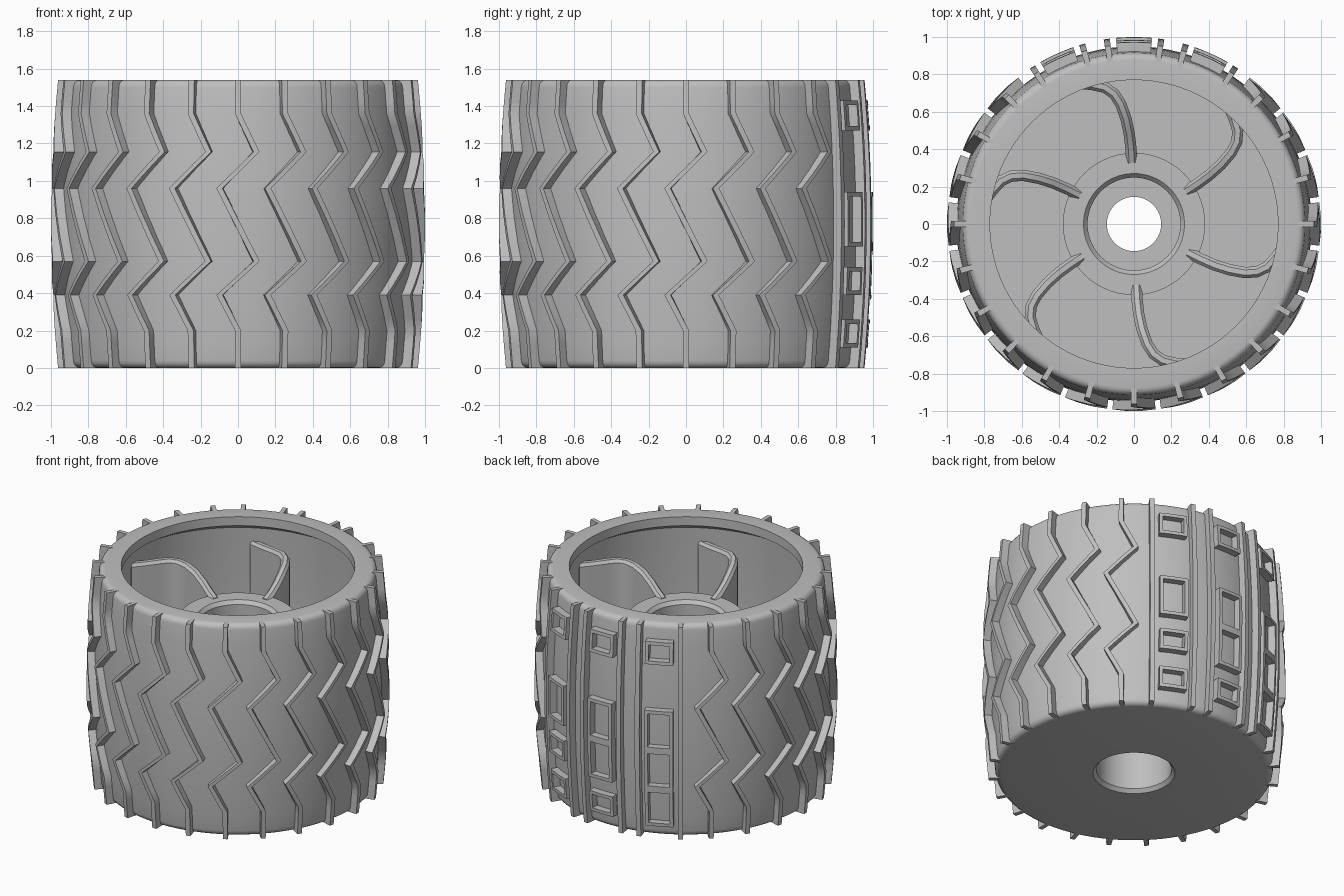
import bpy, bmesh
from math import sin, cos, pi, radians
from mathutils import Matrix, Vector

cube = bpy.data.objects.get("Cube")
if cube:
    bpy.data.objects.remove(cube)

H = 1.54          # wheel width, standing on its side
SEG = 96

metal = bpy.data.materials.new("grey metal")
metal.use_nodes = True
GREY = (0.52, 0.52, 0.52, 1)
metal.diffuse_color = GREY
metal.node_tree.nodes["Principled BSDF"].inputs["Base Color"].default_value = GREY


def finish(bm, name):
    bmesh.ops.recalc_face_normals(bm, faces=bm.faces)
    mesh = bpy.data.meshes.new(name)
    bm.to_mesh(mesh)
    bm.free()
    mesh.materials.append(metal)
    ob = bpy.data.objects.new(name, mesh)
    bpy.context.collection.objects.link(ob)
    bpy.ops.object.select_all(action='DESELECT')
    ob.select_set(True)
    bpy.context.view_layer.objects.active = ob
    bpy.ops.object.shade_smooth_by_angle(angle=radians(28))
    return ob


def crown(z, base):
    """Barrel-shaped radius: widest at mid height."""
    return base + 0.038 * (1 - (2 * z / H - 1) ** 2)


def loft(bm, rings):
    """Closed solid through rings of equal length."""
    rings = [[bm.verts.new(p) for p in ring] for ring in rings]
    n = len(rings[0])
    for a, b in zip(rings, rings[1:]):
        for i in range(n):
            j = (i + 1) % n
            bm.faces.new((a[i], a[j], b[j], b[i]))
    bm.faces.new(rings[0])
    bm.faces.new(rings[-1])


def raised_strip(bm, angle, path, half, cols=1):
    """Raised band on the crowned surface; path holds (angle offset, z)."""
    rings = []
    for off, z in path:
        angles = [angle + off + half * (2 * i / cols - 1) for i in range(cols + 1)]
        outer, inner = crown(z, 0.962), crown(z, 0.87)
        ring = [(outer * cos(a), outer * sin(a), z) for a in angles]
        ring += [(inner * cos(a), inner * sin(a), z) for a in reversed(angles)]
        rings.append(ring)
    loft(bm, rings)


# Wheel drum: one closed profile spun round the axle
outer = [(crown(z, 0.912), z) for z in [0.04 + (H - 0.08) * i / 14 for i in range(15)]]
fillet = [(0.04 * (1 - cos(t)), 0.04 * (1 - sin(t))) for t in (0.4, 0.8, 1.2, pi / 2)]
edge = outer[0][0]
low = [(edge - dx, dz) for dx, dz in reversed(fillet)]
high = [(edge - dx, H - dz) for dx, dz in fillet]
cavity = [(0.77, H), (0.77, 1.475), (0.86, 1.42), (0.885, 1.0), (0.89, 0.77),
          (0.875, 0.3), (0.85, 0.2)]
hub = [(0.38, 0.2), (0.38, 1.17), (0.27, 1.17), (0.248, 1.145), (0.248, 0.85),
       (0.145, 0.85), (0.145, 0.7), (0.248, 0.7), (0.248, 0.025), (0.27, 0)]
profile = low + outer + high + cavity + hub
bm = bmesh.new()
loops = []
for k in range(SEG):
    a = 2 * pi * k / SEG
    loops.append([bm.verts.new((r * cos(a), r * sin(a), z)) for r, z in profile])
for k in range(SEG):
    a, b = loops[k], loops[(k + 1) % SEG]
    for i in range(len(profile)):
        j = (i + 1) % len(profile)
        bm.faces.new((a[i], b[i], b[j], a[j]))
finish(bm, "wheel_drum")

# Zigzag treads every 15 degrees, leaving a gap at the back
corners = [(0, 0), (0, 0.2), (-0.1, 0.39), (0.1, 0.57), (-0.1, 0.96),
           (0.1, 1.155), (0, 1.36), (0, H)]
zigzag = [corners[0]]
for (o0, z0), (o1, z1) in zip(corners, corners[1:]):
    for t in (1 / 3, 2 / 3, 1):
        zigzag.append((o0 + (o1 - o0) * t, z0 + (z1 - z0) * t))
bm = bmesh.new()
for k in range(9, 28):
    raised_strip(bm, radians(15 * k), zigzag, 0.0165)
finish(bm, "zigzag_treads")

# Straight ribs either side of each back panel
panels = [radians(a) for a in (65.5, 90, 114.5)]
straight = [(0, H * i / 14) for i in range(15)]
bm = bmesh.new()
for centre in panels:
    for side in (-1, 1):
        raised_strip(bm, centre + side * radians(8.4), straight, 0.0165)
finish(bm, "straight_ribs")

# Rectangular frames in the back panels, short and long
TOP, LONG, LONG2, LONG3 = (1.27, 1.43), (0.65, 0.94), (0.365, 0.65), (0.09, 0.365)
MID, LOW = (0.39, 0.54), (0.11, 0.26)
layout = [(TOP, LONG, MID, LOW), (TOP, LONG, LONG2, LOW), (TOP, LONG, LONG2, LONG3)]
BAR, HALF = 0.024, 0.097
bm = bmesh.new()
for centre, frames in zip(panels, layout):
    for z0, z1 in frames:
        for side in (-1, 1):
            raised_strip(bm, centre + side * (HALF - BAR / 2),
                         [(0, z0), (0, (z0 + z1) / 2), (0, z1)], BAR / 2)
        for z in (z0, z1 - BAR):
            raised_strip(bm, centre, [(0, z), (0, z + BAR)], HALF - BAR, 4)
finish(bm, "panel_frames")

# Six curved spokes, sloping down to the hub
line = [(-0.012, 0.325, 1.175), (-0.016, 0.4, 1.2), (-0.025, 0.48, 1.24),
        (-0.042, 0.56, 1.28), (-0.07, 0.64, 1.305), (-0.105, 0.695, 1.315),
        (-0.155, 0.73, 1.32), (-0.22, 0.745, 1.32), (-0.31, 0.755, 1.32),
        (-0.42, 0.775, 1.32)]
pts = [Vector(p) for p in line]
section = []
for i, p in enumerate(pts):
    t = pts[min(i + 1, len(pts) - 1)] - pts[max(i - 1, 0)]
    side = Vector((-t.y, t.x, 0)).normalized()
    ring = []
    for off, z in ((-0.03, 0.15), (-0.03, p.z - 0.02), (-0.014, p.z),
                   (0.014, p.z), (0.03, p.z - 0.02), (0.03, 0.15)):
        q = p + side * off
        ring.append(Vector((q.x, q.y, z)))
    section.append(ring)
bm = bmesh.new()
for k in range(6):
    turn = Matrix.Rotation(k * pi / 3, 3, 'Z')
    loft(bm, [[turn @ v for v in ring] for ring in section])
finish(bm, "curved_spokes")
